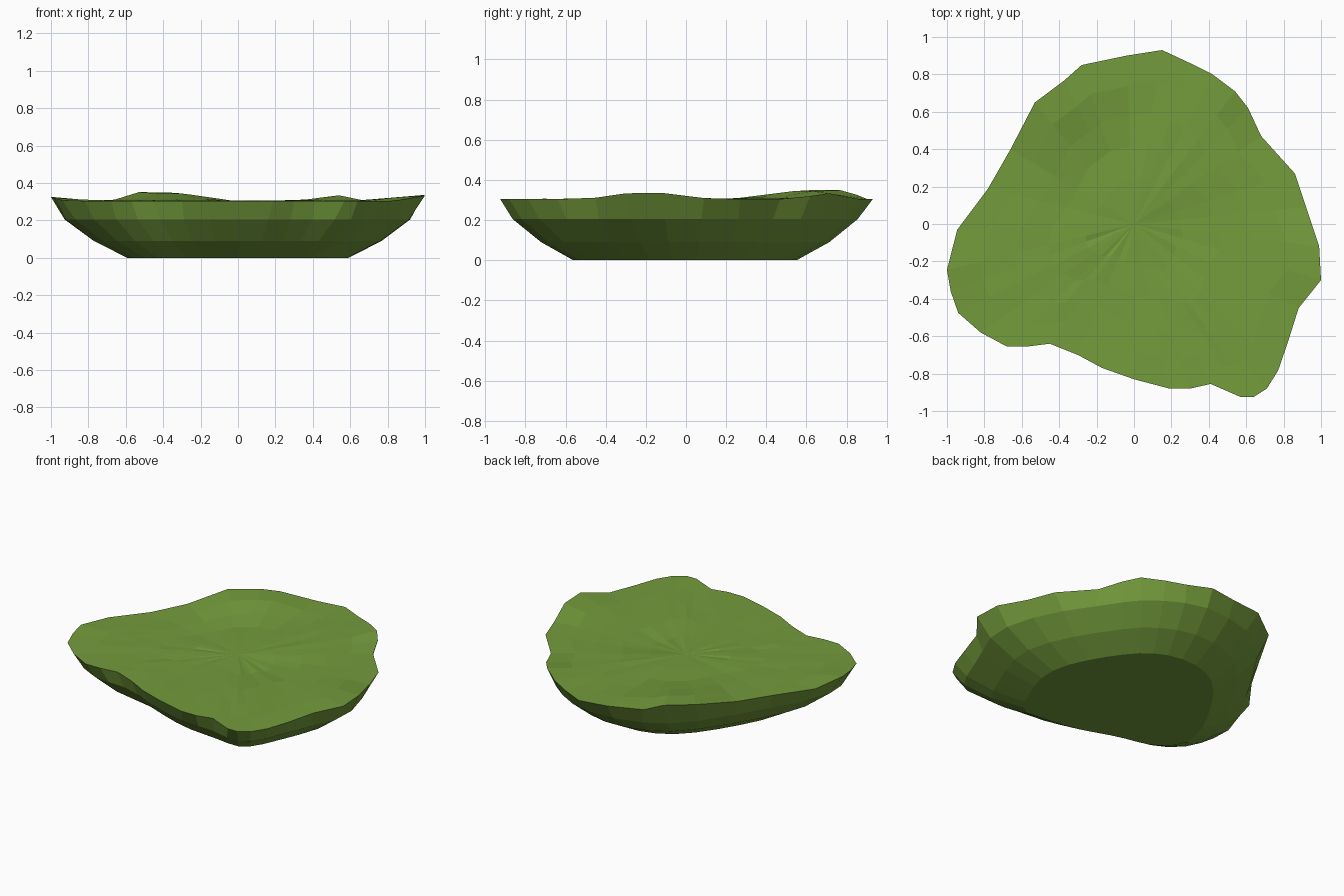
import bpy, bmesh, math, random

if "Cube" in bpy.data.objects:
    bpy.data.objects.remove(bpy.data.objects["Cube"])

random.seed(4)

# Rim outline, counter-clockwise from the right
RIM = [(0.99, -0.12), (0.92, 0.09), (0.86, 0.27), (0.68, 0.47), (0.61, 0.62),
       (0.54, 0.71), (0.42, 0.80), (0.30, 0.86), (0.15, 0.93), (-0.04, 0.90),
       (-0.28, 0.85), (-0.37, 0.77), (-0.53, 0.65), (-0.66, 0.40),
       (-0.78, 0.19), (-0.945, -0.03), (-1.0, -0.245), (-0.98, -0.36),
       (-0.94, -0.475), (-0.82, -0.58), (-0.68, -0.655), (-0.57, -0.655),
       (-0.45, -0.64), (-0.30, -0.70), (-0.17, -0.77), (0.0, -0.83),
       (0.19, -0.88), (0.30, -0.88), (0.41, -0.855), (0.57, -0.925),
       (0.64, -0.925), (0.71, -0.88), (0.77, -0.785), (0.82, -0.64),
       (0.88, -0.45), (1.0, -0.30)]
# Side rings: (height, scale of outline, smoothing of outline)
SIDES = [(0.0, 0.625, 3), (0.09, 0.80, 2), (0.205, 0.945, 1)]
# Soft humps and dips in the grass: (x, y, radius, height)
HUMPS = [(-0.42, 0.66, 0.24, 0.058), (1.0, -0.2, 0.22, 0.036),
         (0.54, 0.72, 0.15, 0.03), (-1.02, -0.25, 0.18, 0.022),
         (0.28, -0.08, 0.22, -0.018), (-0.15, 0.45, 0.2, -0.01)]


def smooth(points, times):
    for _ in range(times):
        n = len(points)
        points = [tuple(0.25 * points[i - 1][k] + 0.5 * points[i][k]
                        + 0.25 * points[(i + 1) % n][k] for k in (0, 1))
                  for i in range(n)]
    return points


def ground(x, y):
    return 0.304 + sum(h * math.exp(-((x - a)**2 + (y - b)**2) / r**2)
                       for a, b, r, h in HUMPS)


bm = bmesh.new()
rings = []
for z, s, t in SIDES:
    rings.append([bm.verts.new((x * s, y * s, z)) for x, y in smooth(RIM, t)])
# Rim and grassy top rings
for s in (1.0, 0.82, 0.64, 0.46, 0.26):
    jitter = 0.0 if s == 1.0 else 0.003
    rings.append([bm.verts.new((x * s, y * s, ground(x * s, y * s)
                                + random.uniform(-jitter, jitter)))
                  for x, y in RIM])
bm.faces.new(rings[0][::-1])
n = len(RIM)
for low, high in zip(rings, rings[1:]):
    for i in range(n):
        j = (i + 1) % n
        bm.faces.new((low[i], low[j], high[j], high[i]))
centre = bm.verts.new((0, 0, ground(0, 0)))
for i in range(n):
    bm.faces.new((rings[-1][i], rings[-1][(i + 1) % n], centre))
bmesh.ops.recalc_face_normals(bm, faces=bm.faces[:])

mesh = bpy.data.meshes.new("grass_mound")
bm.to_mesh(mesh)
bm.free()
green = bpy.data.materials.new("grass green")
green.diffuse_color = (0.175, 0.33, 0.045, 1)
green.use_nodes = True
green.node_tree.nodes["Principled BSDF"].inputs["Base Color"].default_value = green.diffuse_color
mesh.materials.append(green)
mound = bpy.data.objects.new("grass_mound", mesh)
bpy.context.collection.objects.link(mound)
